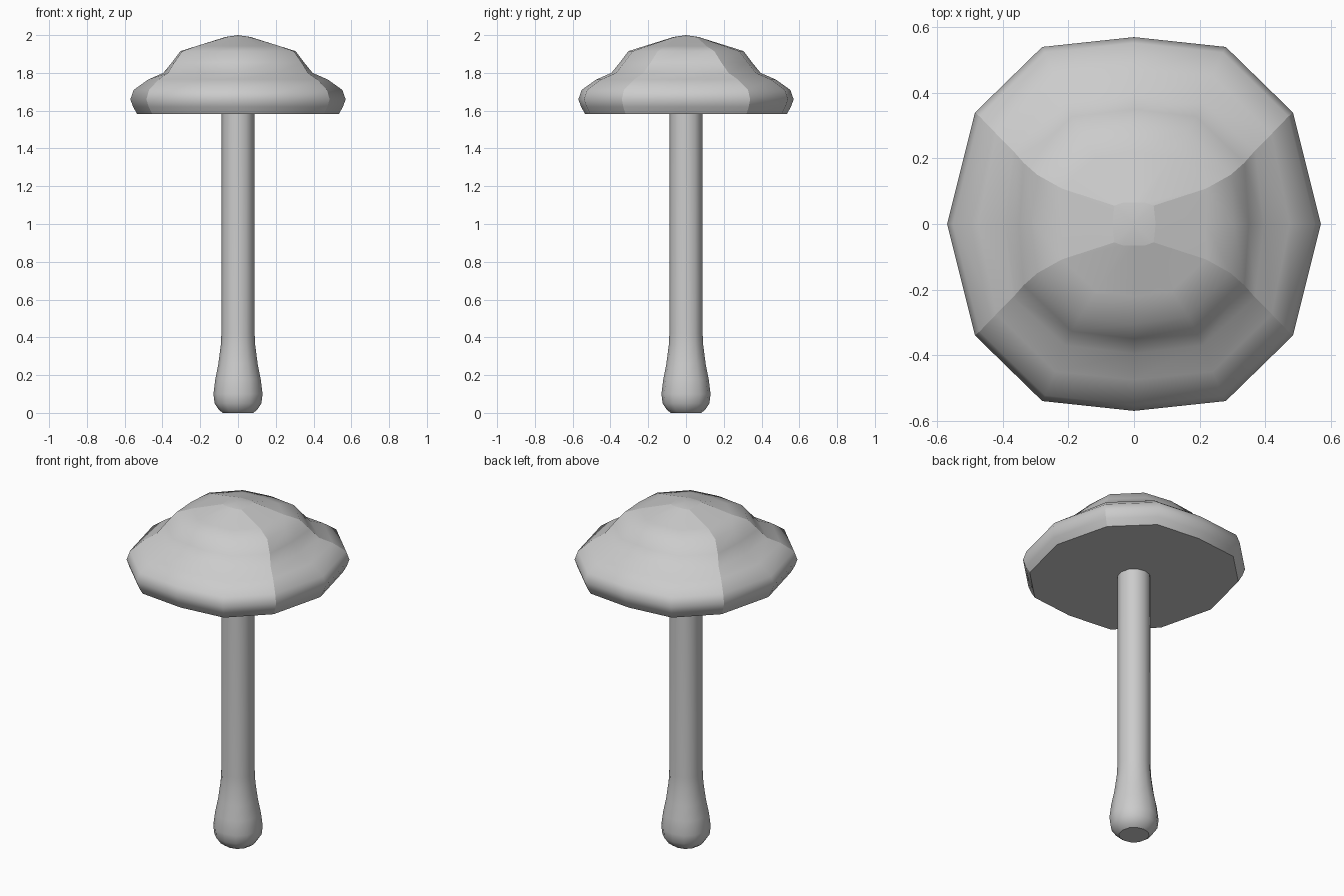
import bpy
import bmesh
import math

if "Cube" in bpy.data.objects:
    bpy.data.objects.remove(bpy.data.objects["Cube"])


def ring_points(r, corner, side):
    """Twelve points: axis points plus mirrored corner (B) and side (A) points."""
    (bx, by), (ax, ay) = corner, side
    return [(r, 0), (bx, by), (ax, ay), (0, r), (-ax, ay), (-bx, by),
            (-r, 0), (-bx, -by), (-ax, -ay), (0, -r), (ax, -ay), (bx, -by)]


def loft(name, rings, apex=None, crease=False, angle=40):
    """Skin a stack of (z, points) rings, with a flat base and a flat or peaked top."""
    bm = bmesh.new()
    loops = [[bm.verts.new((x, y, z)) for x, y in pts] for z, pts in rings]
    for low, high in zip(loops, loops[1:]):
        for i in range(12):
            j = (i + 1) % 12
            bm.faces.new((low[i], low[j], high[j], high[i]))
    bm.faces.new(loops[0][::-1])
    if apex is None:
        bm.faces.new(loops[-1])
    else:
        tip = bm.verts.new((0, 0, apex))
        for i in range(12):
            bm.faces.new((loops[-1][i], loops[-1][(i + 1) % 12], tip))
    for face in bm.faces:
        face.smooth = True
    for edge in bm.edges:
        if edge.verts[0] in loops[0] and edge.verts[1] in loops[0]:
            edge.smooth = False
    if crease:
        # Hard ridges down the four corners and round the crown
        for low, high in zip(loops, loops[1:]):
            for i in (1, 5, 7, 11):
                bm.edges.get((low[i], high[i])).smooth = False
        for i in range(12):
            bm.edges.get((loops[-1][i], loops[-1][(i + 1) % 12])).smooth = False
    mesh = bpy.data.meshes.new(name)
    bm.to_mesh(mesh)
    bm.free()
    obj = bpy.data.objects.new(name, mesh)
    bpy.context.collection.objects.link(obj)
    if not crease:
        bpy.ops.object.select_all(action='DESELECT')
        obj.select_set(True)
        bpy.context.view_layer.objects.active = obj
        bpy.ops.object.shade_smooth_by_angle(angle=math.radians(angle))
    return obj


# Mushroom cap: z, axis radius, corner point, side point
cap = [
    (1.583, .535, (.455, .32), (.263, .507)),
    (1.62, .555, (.473, .332), (.273, .526)),
    (1.66, .57, (.485, .34), (.28, .54)),
    (1.71, .552, (.471, .328), (.271, .523)),
    (1.765, .475, (.42, .275), (.24, .45)),
    (1.80, .395, (.37, .225), (.21, .37)),
    (1.855, .35, (.337, .187), (.19, .327)),
    (1.915, .305, (.295, .15), (.165, .282)),
    (1.942, .22, (.22, .108), (.115, .205)),
    (1.99, .066, (.06, .056), (.035, .065)),
]
loft("cap", [(z, ring_points(r, b, a)) for z, r, b, a in cap], apex=2.0, crease=True)

# Stem with a bulbous foot
stem = [(0, .08), (.015, .1), (.05, .124), (.1, .13), (.18, .12),
        (.26, .104), (.36, .091), (.42, .088), (1.6, .087)]
loft("stem", [(z, ring_points(r, (.85 * r, .55 * r), (.5 * r, .88 * r)))
              for z, r in stem], angle=45)
